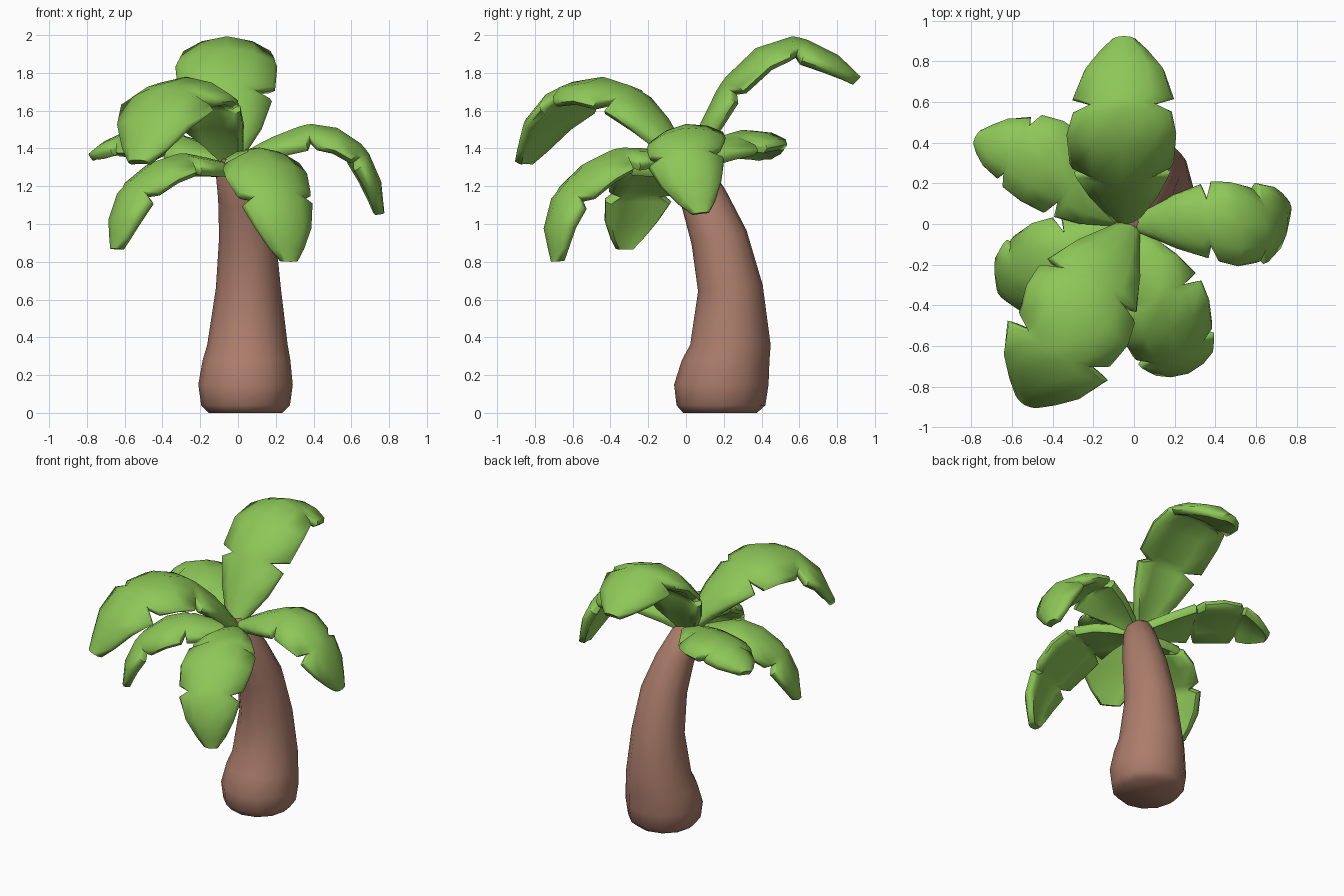
import bpy, bmesh, math
from mathutils import Vector

if "Cube" in bpy.data.objects:
    bpy.data.objects.remove(bpy.data.objects["Cube"])


def material(name, rgb):
    m = bpy.data.materials.new(name)
    m.diffuse_color = (*rgb, 1)
    m.use_nodes = True
    m.node_tree.nodes["Principled BSDF"].inputs["Base Color"].default_value = m.diffuse_color
    return m


GREEN = material("leaf green", (0.27, 0.575, 0.097))
BROWN = material("bark brown", (0.41, 0.205, 0.147))


def spline(pts, t):
    """Catmull-Rom point at t in 0..1."""
    pts = [Vector(p) for p in pts]
    pts = [2 * pts[0] - pts[1]] + pts + [2 * pts[-1] - pts[-2]]
    n = len(pts) - 3
    i = min(int(t * n), n - 1)
    f = t * n - i
    a, b, c, d = pts[i:i + 4]
    return 0.5 * (2 * b + (c - a) * f + (2 * a - 5 * b + 4 * c - d) * f * f
                  + (3 * b - a - 3 * c + d) * f ** 3)


def loft(name, rings, mat, angle):
    """Skin closed rings of equal length and cap both ends."""
    bm = bmesh.new()
    loops = [[bm.verts.new(p) for p in r] for r in rings]
    n = len(loops[0])
    for a, b in zip(loops, loops[1:]):
        for i in range(n):
            j = (i + 1) % n
            bm.faces.new((a[i], a[j], b[j], b[i]))
    bm.faces.new(loops[0])
    bm.faces.new(loops[-1])
    bmesh.ops.recalc_face_normals(bm, faces=bm.faces)
    me = bpy.data.meshes.new(name)
    bm.to_mesh(me)
    bm.free()
    ob = bpy.data.objects.new(name, me)
    bpy.context.collection.objects.link(ob)
    me.materials.append(mat)
    bpy.ops.object.select_all(action='DESELECT')
    ob.select_set(True)
    bpy.context.view_layer.objects.active = ob
    bpy.ops.object.shade_smooth_by_angle(angle=math.radians(angle))


# Trunk: leaning stack of rings (x, y, z, radius, tilt)
trunk = [(.04, .18, 0, .195, 0), (.04, .185, .04, .235, 0), (.04, .187, .15, .25, 0),
         (.045, .21, .28, .232, 0), (.05, .235, .36, .213, 0), (.055, .235, .66, .172, .1),
         (.05, .175, .93, .15, .25), (.02, .095, 1.13, .125, .4), (-.02, .02, 1.29, .10, .45),
         (-.03, -.02, 1.36, .06, .45)]
rings = []
for x, y, z, r, tilt in trunk:
    rings.append([Vector((x + r * math.cos(a), y + r * math.sin(a) * math.cos(tilt),
                          z + r * math.sin(a) * math.sin(tilt)))
                  for a in (math.tau * k / 12 for k in range(12))])
loft("trunk", rings, BROWN, 60)

# Leaf outline: (position along the leaf, relative half width), with torn notches
OUTLINE = [(0, .2), (.1, .42), (.2, .65), (.33, .88), (.36, .55), (.39, .95), (.52, 1),
           (.66, .9), (.69, .6), (.72, .86), (.86, .68), (.95, .42), (1, .2)]


def leaf(name, path, width, roll=0, blunt=1):
    d = Vector(path[-1]) - Vector(path[0])
    side = Vector((d.y, -d.x, 0)).normalized()
    side = (side + Vector((0, 0, roll))).normalized()
    rings = []
    for t, w in OUTLINE:
        p = spline(path, t)
        tan = spline(path, min(t + .04, 1)) - spline(path, max(t - .04, 0))
        nor = side.cross(tan).normalized()
        w *= width * (blunt if t > .7 else 1)
        thick = .055 if t < .9 else .04
        # Arched top, flatter underside, rounded rim
        top = [(u, .36 * w * u * u) for u in (-.95, -.55, 0, .55, .95)]
        low = [(u, .36 * w * (.55 + .45 * u * u) + thick) for u in (.88, .45, 0, -.45, -.88)]
        rim = .36 * w + thick * .45
        prof = top + [(1, rim)] + low + [(-1, rim)]
        rings.append([p + side * (u * w) - nor * h for u, h in prof])
    loft(name, rings, GREEN, 60)


# Leaves, each along its top ridge
leaf("back_leaf", [(-.04, -.01, 1.35), (-.05, .08, 1.54), (-.06, .22, 1.79), (-.06, .48, 1.99),
                   (-.05, .75, 1.93), (-.05, .925, 1.78)], .27, 0, 1.08)
leaf("right_leaf", [(0, 0, 1.36), (.18, 0, 1.46), (.4, 0, 1.53), (.6, -.01, 1.47),
                    (.74, .02, 1.29), (.775, .08, 1.06)], .21, -.12, 1.12)
leaf("front_right_leaf", [(-.01, -.02, 1.34), (.07, -.2, 1.4), (.14, -.4, 1.39),
                          (.2, -.59, 1.27), (.26, -.73, 1.05), (.28, -.71, .80)], .235)
leaf("front_left_leaf", [(-.01, 0, 1.36), (-.1, -.13, 1.57), (-.21, -.31, 1.74),
                         (-.32, -.53, 1.775), (-.46, -.76, 1.64), (-.54, -.89, 1.34)], .29, 0, 1.15)
leaf("left_leaf", [(-.02, -.02, 1.31), (-.16, -.08, 1.35), (-.33, -.16, 1.37),
                   (-.52, -.24, 1.28), (-.65, -.31, 1.09), (-.67, -.34, .87)], .215, 0, 1.05)
leaf("back_left_leaf", [(-.02, .02, 1.34), (-.18, .11, 1.42), (-.34, .23, 1.48),
                        (-.52, .335, 1.5), (-.67, .40, 1.46), (-.78, .43, 1.38)], .225, .1, .9)
